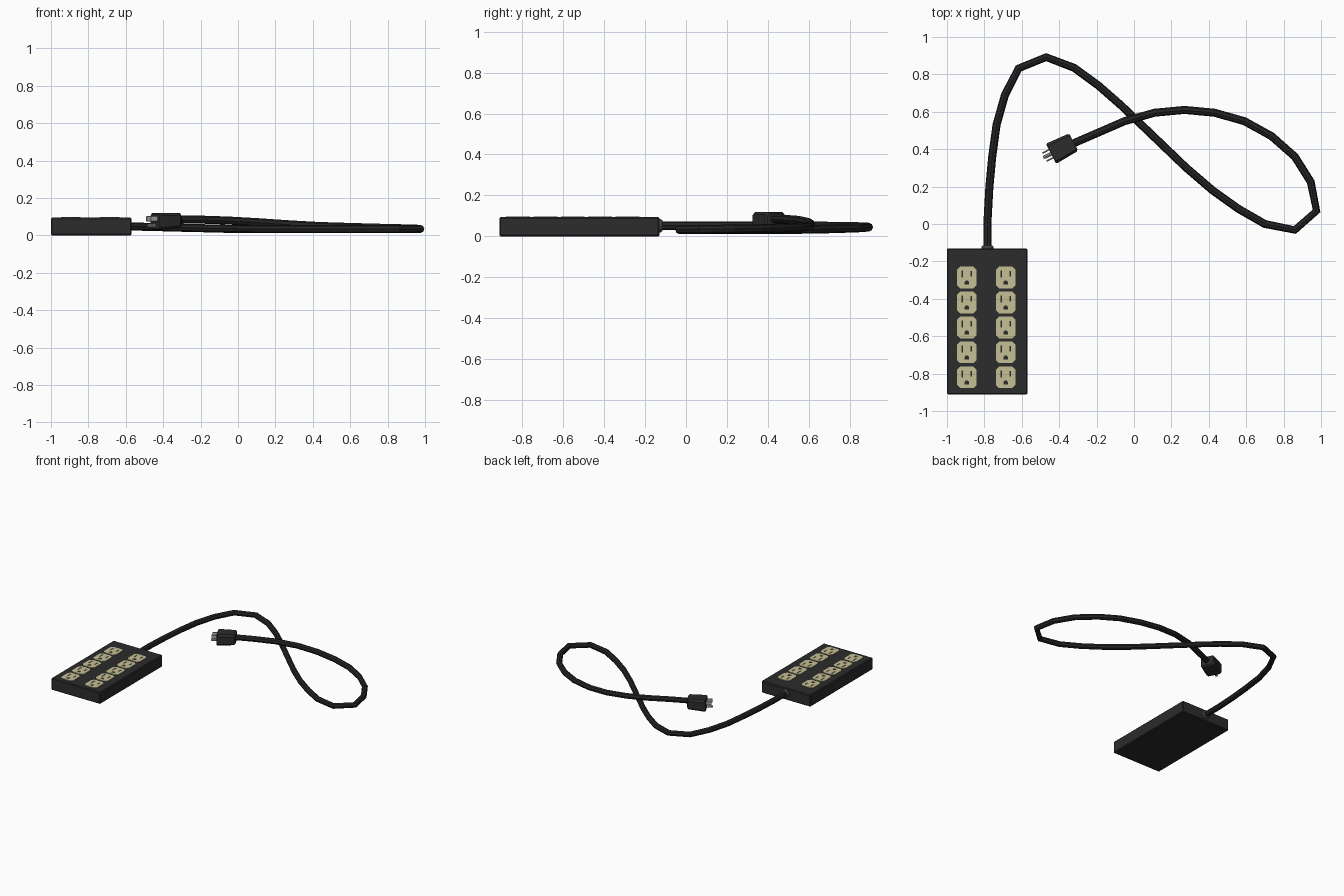
import bpy, bmesh
from math import cos, sin, pi
from mathutils import Matrix, Vector

if "Cube" in bpy.data.objects:
    bpy.data.objects.remove(bpy.data.objects["Cube"])


def material(name, rgb):
    m = bpy.data.materials.new(name)
    m.diffuse_color = (*rgb, 1)
    m.use_nodes = True
    m.node_tree.nodes["Principled BSDF"].inputs["Base Color"].default_value = m.diffuse_color
    return m


BLACK = material("black_plastic", (0.025, 0.025, 0.026))
CORD = material("cord_rubber", (0.018, 0.018, 0.019))
CREAM = material("cream_plastic", (0.56, 0.53, 0.30))
METAL = material("metal", (0.4, 0.4, 0.4))
GREY = material("grey_rubber", (0.1, 0.1, 0.1))


def add_mesh(name, bm, mat, matrix=None):
    bmesh.ops.recalc_face_normals(bm, faces=bm.faces)
    me = bpy.data.meshes.new(name)
    bm.to_mesh(me)
    bm.free()
    me.materials.append(mat)
    ob = bpy.data.objects.new(name, me)
    bpy.context.collection.objects.link(ob)
    if matrix:
        ob.matrix_world = matrix
    return ob


def box(name, lo, hi, mat, bevel=0, matrix=None):
    bm = bmesh.new()
    bmesh.ops.create_cube(bm, size=1)
    for v in bm.verts:
        v.co = Vector(l + (c + 0.5) * (h - l) for l, h, c in zip(lo, hi, v.co))
    if bevel:
        bmesh.ops.bevel(bm, geom=bm.edges[:], offset=bevel, segments=1, affect='EDGES')
    return add_mesh(name, bm, mat, matrix)


def loft(name, rings, mat, matrix=None):
    bm = bmesh.new()
    rows = [[bm.verts.new(p) for p in r] for r in rings]
    n = len(rows[0])
    for a, b in zip(rows, rows[1:]):
        for i in range(n):
            bm.faces.new((a[i], a[(i + 1) % n], b[(i + 1) % n], b[i]))
    bm.faces.new(rows[0])
    bm.faces.new(rows[-1])
    return add_mesh(name, bm, mat, matrix)


def curve_mesh(name, splines, mat, cyclic, **settings):
    cu = bpy.data.curves.new(name, 'CURVE')
    for k, v in settings.items():
        setattr(cu, k, v)
    for pts in splines:
        s = cu.splines.new('POLY')
        s.points.add(len(pts) - 1)
        for p, c in zip(s.points, pts):
            p.co = (*c, 1)
        s.use_cyclic_u = cyclic
        s.use_smooth = False
    cu.materials.append(mat)
    ob = bpy.data.objects.new(name, cu)
    bpy.context.collection.objects.link(ob)
    bpy.ops.object.select_all(action='DESELECT')
    ob.select_set(True)
    bpy.context.view_layer.objects.active = ob
    bpy.ops.object.convert(target='MESH')
    return bpy.context.view_layer.objects.active


def chamfered(hw, hh, c):
    return [(hw, hh - c), (hw - c, hh), (c - hw, hh), (-hw, hh - c),
            (-hw, c - hh), (c - hw, -hh), (hw - c, -hh), (hw, c - hh)]


# Housing
TOP = 0.094
box("strip_housing", (-1.0, -0.912, 0), (-0.57, -0.13, TOP), BLACK, 0.006)


# Outlet faces with two slots and a ground hole, open down to the housing
def slot(x, y, w, h):
    return [(x - w, y - h, 0), (x + w, y - h, 0), (x + w, y + h, 0), (x - w, y + h, 0)]


ground = [(-0.012, -0.038, 0), (0.012, -0.038, 0)] + [
    (0.012 * cos(i * pi / 6), -0.028 + 0.012 * sin(i * pi / 6), 0) for i in range(7)]
outline = [(x, y, 0) for x, y in chamfered(0.053, 0.058, 0.018)]
outlet = curve_mesh("outlet_1", [outline, slot(-0.024, 0.019, 0.004, 0.019),
                                 slot(0.025, 0.019, 0.004, 0.015), ground],
                    CREAM, True, dimensions='2D', fill_mode='BOTH', extrude=0.004)
for i in range(10):
    ob = outlet
    if i:
        ob = bpy.data.objects.new(f"outlet_{i + 1}", outlet.data)
        bpy.context.collection.objects.link(ob)
    ob.location = ((-0.894, -0.686)[i % 2], -0.286 - 0.1335 * (i // 2), TOP)

# Collar where the cord leaves the housing
EXIT = Vector((-0.783, -0.13, 0.052))
loft("cord_collar", [[(EXIT.x + r * cos(a * pi / 6), y, EXIT.z + r * sin(a * pi / 6))
                      for a in range(12)]
                     for r, y in ((0.032, -0.14), (0.032, -0.122), (0.026, -0.115))], GREY)

# Cord
path = [(-0.783, -0.14, .052), (-0.783, 0.02, .052), (-0.773, 0.2, .052), (-0.758, 0.36, .052),
        (-0.735, 0.53, .051), (-0.69, 0.69, .05), (-0.617, 0.832, .048), (-0.47, 0.892, .045),
        (-0.32, 0.835, .041), (-0.19, 0.74, .038), (-0.07, 0.635, .035), (0.04, 0.53, .034),
        (0.16, 0.415, .033), (0.28, 0.30, .033), (0.42, 0.18, .033), (0.56, 0.08, .033),
        (0.70, 0.0, .033), (0.86, -0.032, .033), (0.976, 0.07, .034), (0.945, 0.225, .036),
        (0.86, 0.36, .038), (0.735, 0.47, .041), (0.59, 0.55, .045), (0.43, 0.595, .05),
        (0.27, 0.61, .059), (0.11, 0.595, .07), (-0.05, 0.55, .079), (-0.2, 0.485, .084),
        (-0.345, 0.422, .085)]
curve_mesh("cord", [path], CORD, False, dimensions='3D', bevel_depth=0.0215,
           bevel_resolution=2, use_fill_caps=True)

# Plug, built along local x from the cord end to the prong face
BACK = Vector((-0.326, 0.436, 0))
PLUG = Matrix.Translation(BACK) @ Matrix.Rotation(pi + 0.475, 4, 'Z')
sections = [(-0.004, 0.044, 0.034, 0.081, 0.012), (0.006, 0.053, 0.041, 0.079, 0.012),
            (0.124, 0.060, 0.045, 0.074, 0.014), (0.132, 0.056, 0.041, 0.074, 0.014)]
loft("plug_body", [[(x, w, z + h) for w, h in chamfered(hw, hh, c)]
                   for x, hw, hh, z, c in sections], BLACK, PLUG)

# Prongs
for side, s in (("left", 1), ("right", -1)):
    box(f"prong_{side}", (0.12, s * 0.024 - 0.004, 0.074), (0.172, s * 0.024 + 0.004, 0.102),
        METAL, 0.002, PLUG)
loft("prong_ground", [[(x, r * cos(a * pi / 4), 0.052 + r * sin(a * pi / 4)) for a in range(8)]
                      for x, r in ((0.12, 0.01), (0.17, 0.01), (0.178, 0.006))], METAL, PLUG)
